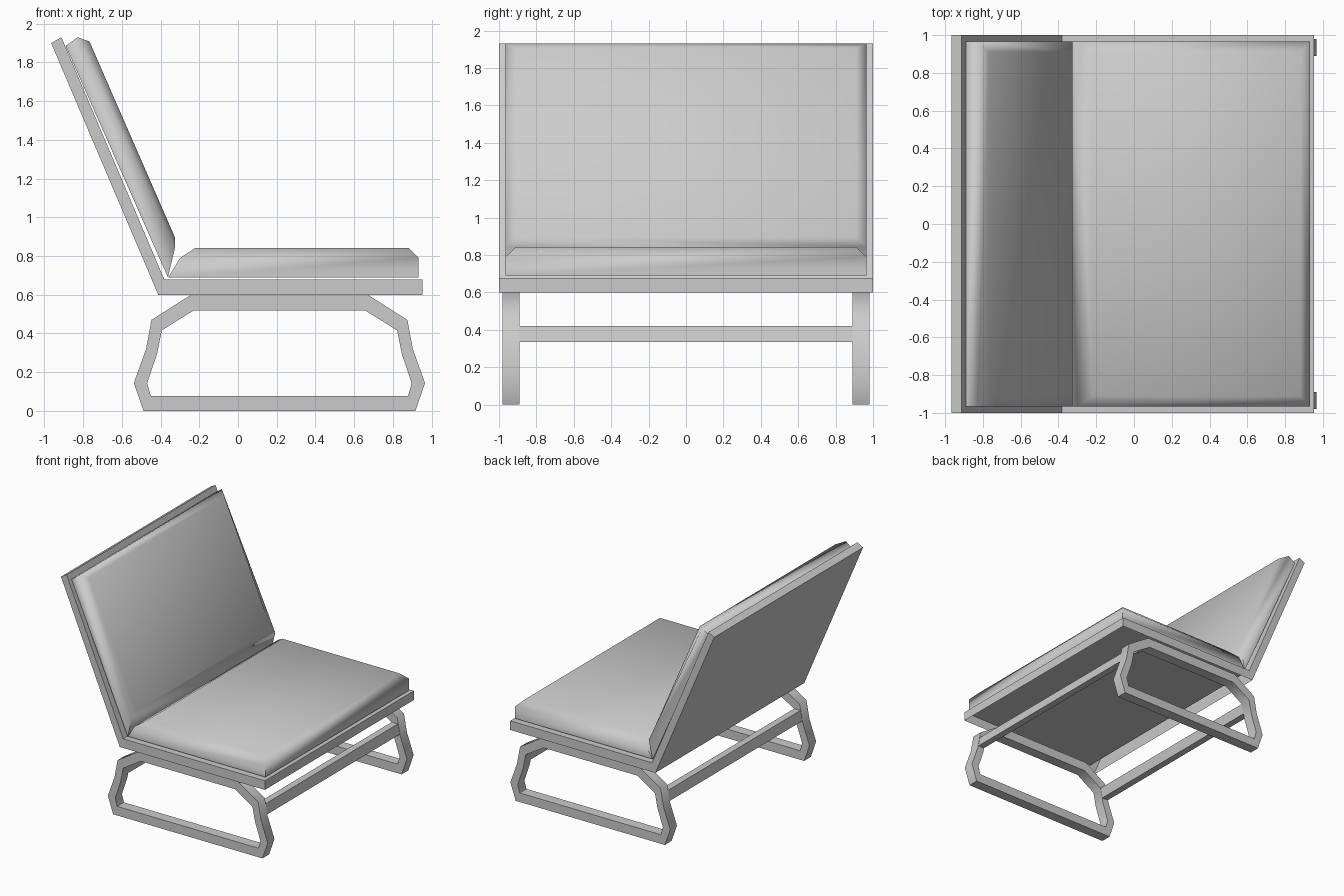
import bpy, bmesh
from math import radians

if "Cube" in bpy.data.objects:
    bpy.data.objects.remove(bpy.data.objects["Cube"])


def finish(bm, name, smooth=None):
    bmesh.ops.recalc_face_normals(bm, faces=bm.faces)
    mesh = bpy.data.meshes.new(name)
    bm.to_mesh(mesh)
    bm.free()
    ob = bpy.data.objects.new(name, mesh)
    bpy.context.collection.objects.link(ob)
    if smooth:
        bpy.ops.object.select_all(action='DESELECT')
        ob.select_set(True)
        bpy.context.view_layer.objects.active = ob
        bpy.ops.object.shade_smooth_by_angle(angle=radians(smooth))
    return ob


def prism(name, profile, y0, y1, open_below=None):
    """Extrude a closed x/z profile along y; optionally leave the underside open."""
    bm = bmesh.new()
    face = bm.faces.new([bm.verts.new((x, y0, z)) for x, z in profile])
    ext = bmesh.ops.extrude_face_region(bm, geom=[face], use_keep_orig=True)
    verts = [g for g in ext["geom"] if isinstance(g, bmesh.types.BMVert)]
    bmesh.ops.translate(bm, verts=verts, vec=(0, y1 - y0, 0))
    bmesh.ops.recalc_face_normals(bm, faces=bm.faces)
    if open_below:
        under = [f for f in bm.faces if all(v.co.z < open_below for v in f.verts)]
        bmesh.ops.delete(bm, geom=under, context='FACES_ONLY')
    return finish(bm, name)


def loop_frame(name, outer, inner, y0, y1):
    """Closed flat band between two x/z outlines, with thickness along y."""
    bm = bmesh.new()
    rings = [[bm.verts.new((x, y, z)) for x, z in outline]
             for outline, y in ((outer, y0), (outer, y1), (inner, y1), (inner, y0))]
    n = len(outer)
    for k in range(4):
        a, b = rings[k], rings[(k + 1) % 4]
        for i in range(n):
            j = (i + 1) % n
            bm.faces.new((a[i], a[j], b[j], b[i]))
    return finish(bm, name, 60)


def cushion(name, levels):
    """Stack rectangular rings; each level is (start point, end point, half width)."""
    bm = bmesh.new()
    rings = [[bm.verts.new((p[0], y, p[1])) for p, y in ((a, -w), (b, -w), (b, w), (a, w))]
             for a, b, w in levels]
    for r, s in zip(rings, rings[1:]):
        for i in range(4):
            j = (i + 1) % 4
            bm.faces.new((r[i], r[j], s[j], s[i]))
    bm.faces.new(rings[0])
    bm.faces.new(rings[-1])
    return finish(bm, name, 65)


# Bent shell carrying seat and back, hollow under the seat
prism("seat_shell", [(-0.412, 0.60), (0.953, 0.60), (0.953, 0.678), (-0.38, 0.678),
                     (-0.912, 1.93), (-0.965, 1.90)], -1.0, 1.0, open_below=0.61)

# Cushions
cushion("seat_cushion", [
    ((-0.36, 0.69), (0.933, 0.69), 0.965),
    ((-0.30, 0.79), (0.933, 0.79), 0.965),
    ((-0.22, 0.842), (0.882, 0.842), 0.91)])
cushion("back_cushion", [
    ((-0.362, 0.69), (-0.89, 1.885), 0.965),
    ((-0.325, 0.845), (-0.828, 1.93), 0.965),
    ((-0.325, 0.895), (-0.767, 1.908), 0.91)])

# Loop legs: right half of the outline mirrored about the leg centre
CX = 0.214
half_outer = [(0.702, 0.0), (0.752, 0.144), (0.689, 0.32), (0.661, 0.47), (0.457, 0.60)]
half_inner = [(0.664, 0.077), (0.683, 0.144), (0.632, 0.294), (0.608, 0.416), (0.441, 0.52)]


def mirrored(half):
    return [(CX + x, z) for x, z in half] + [(CX - x, z) for x, z in reversed(half)]


for label, s in (("front", -1), ("back", 1)):
    loop_frame(label + "_leg_loop", mirrored(half_outer), mirrored(half_inner), s * 0.89, s * 0.98)

# Cross bars joining the two leg loops
bar = [(0.626, 0.335), (0.684, 0.335), (0.667, 0.42), (0.609, 0.42)]
for label, s in (("right", 1), ("left", -1)):
    prism(label + "_cross_bar", [(CX + s * x, z) for x, z in bar], -0.89, 0.89)
